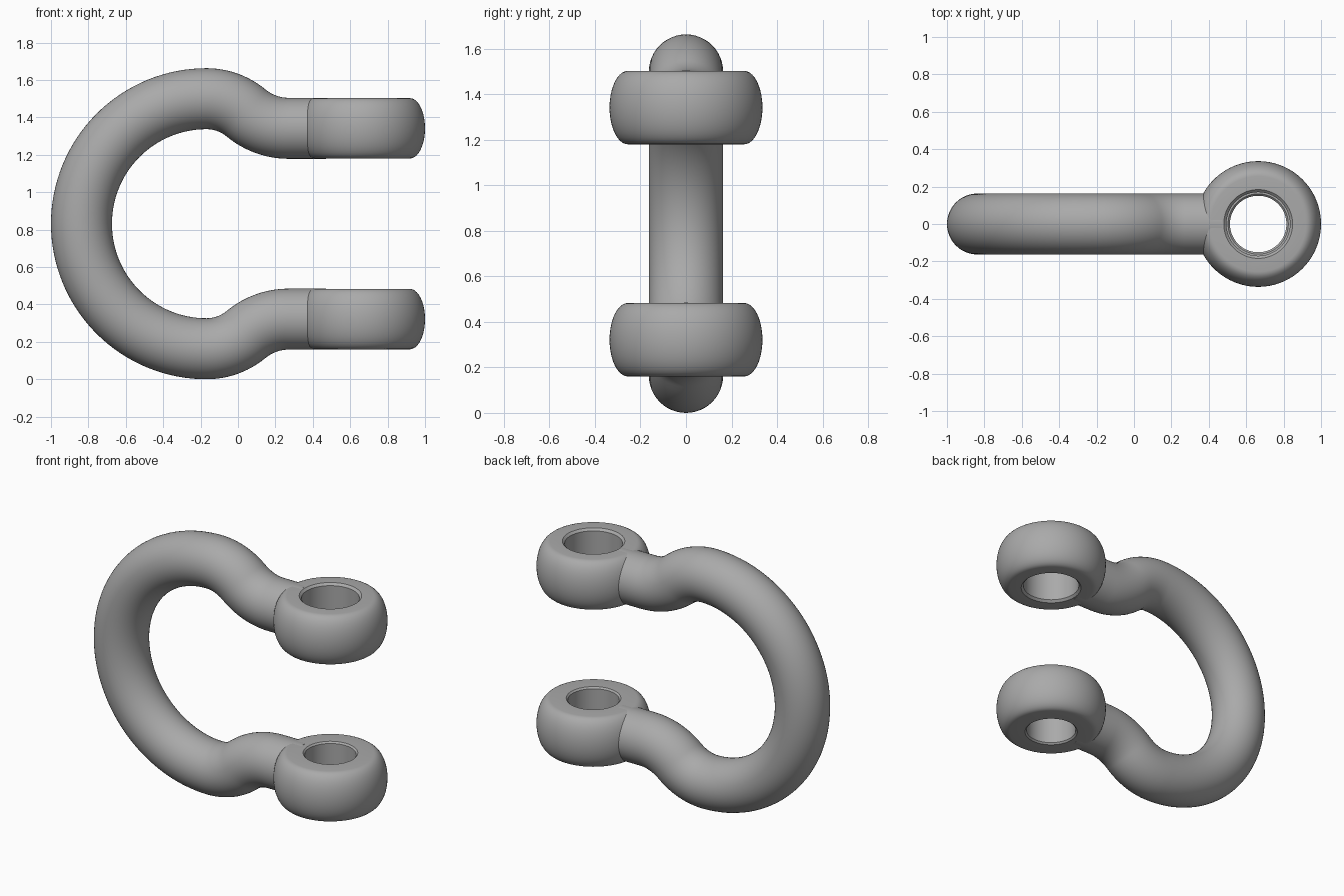
import bpy, bmesh
from math import sin, cos, pi, atan
from mathutils import Vector

cube = bpy.data.objects.get("Cube")
if cube:
    bpy.data.objects.remove(cube)

MID = 0.8315        # height of the symmetry plane
TUBE = 0.163        # bow bar radius
BOW = MID - TUBE    # bow centreline radius
BOW_X = MID - 1     # bow centre
EYE_X, EYE_R, EYE_H = 0.664, 0.336, 0.1615
EYE_Z = 0.51        # eye centre above and below the middle

steel = bpy.data.materials.new("grey_steel")
steel.use_nodes = True
colour = (0.40, 0.40, 0.40, 1)
steel.diffuse_color = colour
steel.node_tree.nodes["Principled BSDF"].inputs["Base Color"].default_value = colour


def make_object(name, bm):
    bmesh.ops.recalc_face_normals(bm, faces=bm.faces)
    mesh = bpy.data.meshes.new(name)
    bm.to_mesh(mesh)
    bm.free()
    mesh.materials.append(steel)
    obj = bpy.data.objects.new(name, mesh)
    bpy.context.collection.objects.link(obj)
    bpy.ops.object.select_all(action="DESELECT")
    obj.select_set(True)
    bpy.context.view_layer.objects.active = obj
    bpy.ops.object.shade_smooth_by_angle(angle=pi / 6)
    return obj


def bridge(bm, a, b):
    n = len(a)
    for i in range(n):
        bm.faces.new((a[i], a[(i + 1) % n], b[(i + 1) % n], b[i]))


def bow_path():
    """Centreline of the upper half as (x, z, outward angle), z from the middle."""
    path = []
    for i in range(33):                              # round back of the bow
        a = pi - i / 32 * pi / 2
        path.append((BOW_X + BOW * cos(a), BOW * sin(a), a))
    drop, run = BOW - EYE_Z, 0.44                    # two tangent arcs to the eye
    turn = 2 * atan(drop / run)
    total = run / sin(turn)
    r1 = total * 0.48
    r2 = total - r1
    for i in range(1, 13):
        a = pi / 2 - turn * i / 12
        path.append((BOW_X + r1 * cos(a), BOW - r1 + r1 * sin(a), a))
    for i in range(11, -1, -1):
        a = pi / 2 - turn * i / 12
        path.append((BOW_X + run - r2 * cos(a), EYE_Z + r2 - r2 * sin(a), a))
    path.append((0.47, EYE_Z, pi / 2))               # short straight into the eye
    return path


# Bow: a round bar swept along the mirrored centreline
upper = bow_path()
full = [(x, -z, -a) for x, z, a in reversed(upper[1:])] + upper
bm = bmesh.new()
rings = []
for x, z, a in full:
    centre = Vector((x, 0, MID + z))
    out = Vector((cos(a), 0, sin(a)))
    rings.append([bm.verts.new(centre + TUBE * (out * cos(t) + Vector((0, sin(t), 0))))
                  for t in (2 * pi * k / 48 for k in range(48))])
for a, b in zip(rings, rings[1:]):
    bridge(bm, a, b)
bm.faces.new(rings[0])
bm.faces.new(rings[-1])
make_object("bow", bm)


# Eyes: bulged rings with chamfered holes
def eye(name, z, hole, chamfer):
    flat = 0.255
    profile = [(flat + (EYE_R - flat) * cos(t), EYE_H * sin(t))
               for t in (-pi / 2 + pi * i / 20 for i in range(21))]
    profile += [(hole + chamfer, EYE_H), (hole, EYE_H - chamfer),
                (hole, chamfer - EYE_H), (hole + chamfer, -EYE_H)]
    bm = bmesh.new()
    loops = [[bm.verts.new((EYE_X + r * cos(t), r * sin(t), z + h))
              for t in (2 * pi * k / 96 for k in range(96))] for r, h in profile]
    for i, loop in enumerate(loops):
        bridge(bm, loop, loops[(i + 1) % len(loops)])
    make_object(name, bm)


eye("upper_eye", MID + EYE_Z, 0.17, 0.014)
eye("lower_eye", MID - EYE_Z, 0.151, 0.010)
